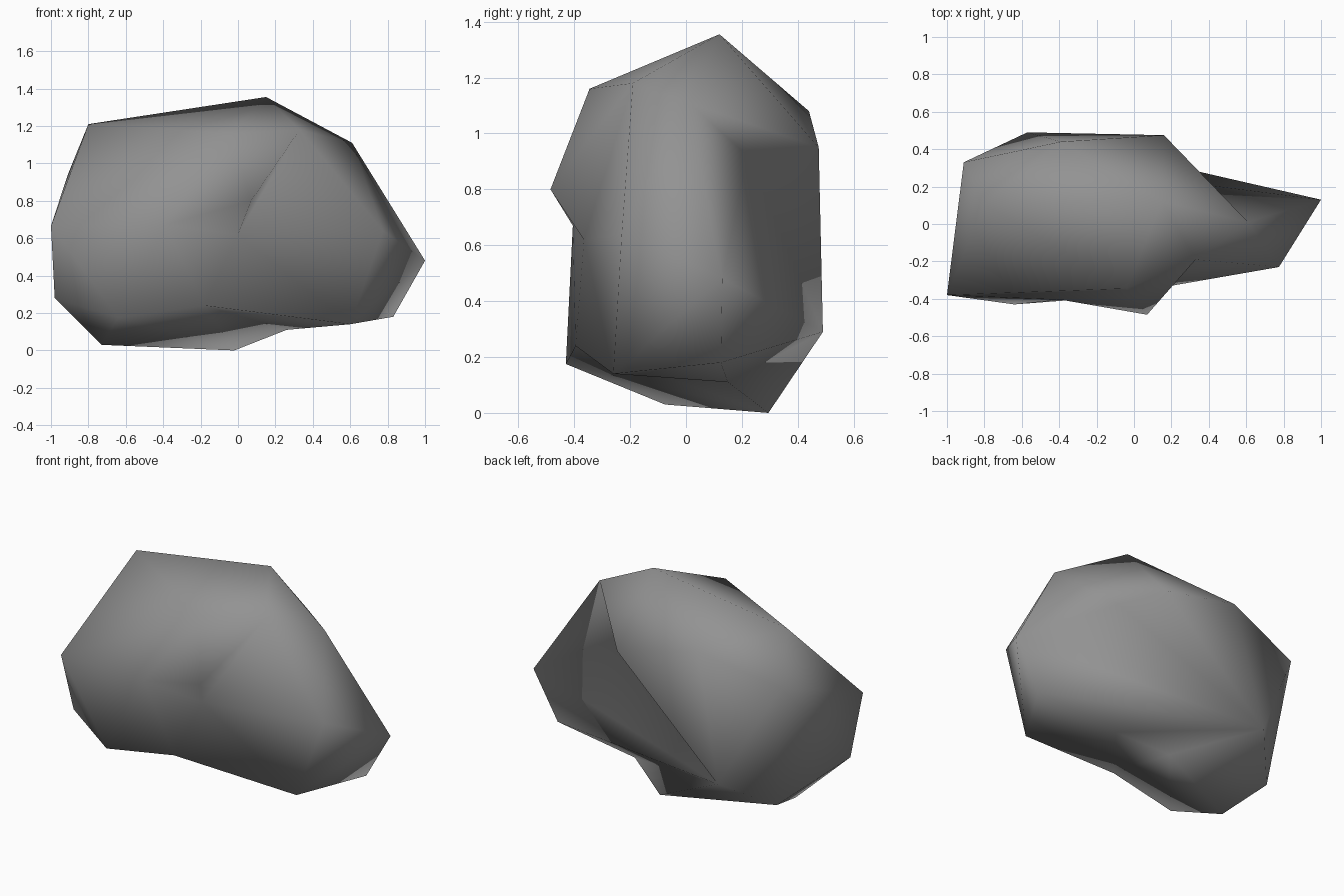
import bpy
import bmesh

cube = bpy.data.objects.get("Cube")
if cube:
    bpy.data.objects.remove(cube, do_unlink=True)

# Corners of the boulder, from the crown down to the underside
corners = {
    "crown": (.15, .12, 1.355),
    "left_crest": (-.80, .105, 1.21),
    "brow": (-.04, -.345, 1.16),
    "notch_top": (.33, -.19, 1.18),
    "shoulder": (.61, .01, 1.11),
    "back_ridge": (.16, .475, .95),
    "back_crest": (-.39, .44, 1.08),
    "back_corner": (-.91, .33, .94),
    "side_corner": (-1, -.38, .665),
    "cheek": (-.39, -.405, .67),
    "nose": (.07, -.485, .80),
    "notch": (0, -.365, .62),
    "wing_front": (.775, -.23, .64),
    "wing_tip": (1, .13, .48),
    "back_hollow": (.30, .22, .92),
    "side_foot": (-.98, -.28, .28),
    "front_foot": (-.64, -.43, .175),
    "chin": (-.18, -.395, .24),
    "wing_foot": (.60, -.26, .14),
    "wing_heel": (.83, .125, .18),
    "arch": (.26, .15, .11),
    "base_back": (-.02, .295, 0),
    "base_left": (-.73, -.075, .03),
    "back_heel": (-.81, .23, .12),
    "back_foot": (-.57, .49, .29),
}

# Facets as fans: a hub, then the corners around it
fans = [
    "crown: shoulder back_ridge back_crest left_crest brow notch_top shoulder",
    "brow: left_crest side_corner cheek nose notch_top",
    "notch: wing_front notch_top nose cheek chin wing_foot wing_front",
    "wing_front: wing_foot wing_tip shoulder notch_top",
    "wing_tip: wing_foot wing_heel back_foot",
    "back_hollow: wing_tip back_foot back_ridge shoulder wing_tip",
    "back_foot: wing_heel arch base_back back_heel back_corner back_crest back_ridge",
    "back_corner: back_heel side_foot side_corner left_crest back_crest",
    "front_foot: chin cheek side_corner side_foot base_left",
    "base_left: side_foot back_heel",
    "base_back: arch chin front_foot base_left back_heel",
    "arch: wing_heel wing_foot chin",
]

bm = bmesh.new()
vert = {name: bm.verts.new(co) for name, co in corners.items()}
for fan in fans:
    hub, rim = fan.split(":")
    rim = rim.split()
    for p, q in zip(rim, rim[1:]):
        bm.faces.new((vert[hub], vert[p], vert[q])).smooth = True
bmesh.ops.recalc_face_normals(bm, faces=bm.faces)

mesh = bpy.data.meshes.new("boulder")
bm.to_mesh(mesh)
bm.free()
boulder = bpy.data.objects.new("boulder", mesh)
bpy.context.collection.objects.link(boulder)

# Stone colour
stone = bpy.data.materials.new("stone grey")
stone.use_nodes = True
colour = (.29, .29, .29, 1)
stone.diffuse_color = colour
shader = next(n for n in stone.node_tree.nodes if n.type == "BSDF_PRINCIPLED")
shader.inputs["Base Color"].default_value = colour
mesh.materials.append(stone)
